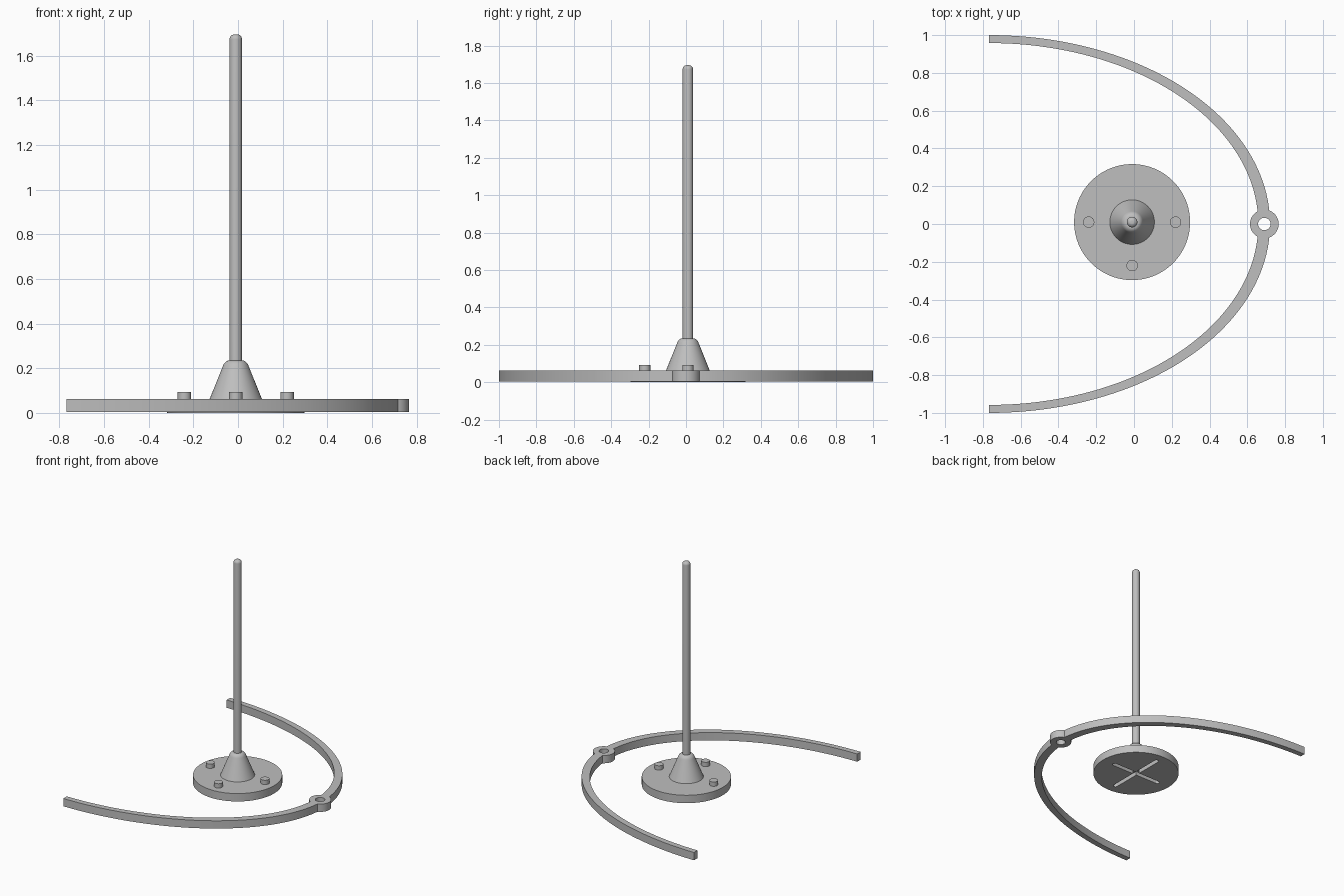
import bpy, bmesh, math

if "Cube" in bpy.data.objects:
    bpy.data.objects.remove(bpy.data.objects["Cube"])

CX, CY = -0.01, 0.01      # axis of the stand
grey = bpy.data.materials.new("plain grey")
grey.use_nodes = True
colour = (0.52, 0.52, 0.52, 1)
grey.diffuse_color = colour
grey.node_tree.nodes["Principled BSDF"].inputs["Base Color"].default_value = colour


def finish(name, bm, smooth=True):
    """Turn a bmesh into a named, coloured object."""
    bmesh.ops.recalc_face_normals(bm, faces=bm.faces)
    mesh = bpy.data.meshes.new(name)
    bm.to_mesh(mesh)
    bm.free()
    obj = bpy.data.objects.new(name, mesh)
    bpy.context.collection.objects.link(obj)
    mesh.materials.append(grey)
    if smooth:
        shade(obj)
    return obj


def shade(obj):
    bpy.ops.object.select_all(action='DESELECT')
    obj.select_set(True)
    bpy.context.view_layer.objects.active = obj
    bpy.ops.object.shade_smooth_by_angle(angle=math.radians(30))


def lathe(name, profile, x, y, sides=64, closed=False):
    """Spin a (radius, height) profile; cap the ends unless it is a closed loop."""
    bm = bmesh.new()
    rings = []
    for r, z in profile:
        rings.append([bm.verts.new((x + r * math.cos(2 * math.pi * i / sides),
                                    y + r * math.sin(2 * math.pi * i / sides), z))
                      for i in range(sides)])
    pairs = list(zip(rings, rings[1:]))
    if closed:
        pairs.append((rings[-1], rings[0]))
    else:
        bm.faces.new(rings[0])
        bm.faces.new(rings[-1])
    for a, b in pairs:
        for i in range(sides):
            j = (i + 1) % sides
            bm.faces.new((a[i], a[j], b[j], b[i]))
    return finish(name, bm)


def prism(name, outline, z0, z1):
    """Extrude a flat outline upward."""
    bm = bmesh.new()
    face = bm.faces.new([bm.verts.new((x, y, z0)) for x, y in outline])
    top = bmesh.ops.extrude_face_region(bm, geom=[face])["geom"]
    bmesh.ops.translate(bm, vec=(0, 0, z1 - z0),
                        verts=[v for v in top if isinstance(v, bmesh.types.BMVert)])
    return finish(name, bm, smooth=False)


def cut(target, cutter):
    """Subtract the cutter, then delete it."""
    cutter.hide_render = True
    mod = target.modifiers.new("cut", 'BOOLEAN')
    mod.operation, mod.solver, mod.object = 'DIFFERENCE', 'EXACT', cutter
    bpy.ops.object.select_all(action='DESELECT')
    target.select_set(True)
    bpy.context.view_layer.objects.active = target
    bpy.ops.object.modifier_apply(modifier=mod.name)
    bpy.data.objects.remove(cutter)


def arc(cx, cy, rx, ry, start, end, steps):
    return [(cx + rx * math.cos(a), cy + ry * math.sin(a))
            for a in (math.radians(start + (end - start) * i / steps)
                      for i in range(steps + 1))]


# Base disc with two crossing round-ended grooves underneath
disc = lathe("base_disc", [(0.307, 0), (0.307, 0.06)], CX, CY, 96)
HALF_WIDTH = 0.016
for reach_x, reach_y in ((0.2, 0), (0, 0.23)):
    turn = 0 if reach_x else 90
    slot = (arc(CX + reach_x, CY + reach_y, HALF_WIDTH, HALF_WIDTH, turn - 90, turn + 90, 10)
            + arc(CX - reach_x, CY - reach_y, HALF_WIDTH, HALF_WIDTH, turn + 90, turn + 270, 10))
    cut(disc, prism("groove_cutter", slot, -0.02, 0.03))
shade(disc)

# Conical collar with a rounded shoulder
shoulder = [(0.028 + r, z) for r, z in arc(0, 0.19, 0.033, 0.045, 25, 90, 8)]
lathe("collar", [(0.12, 0.055)] + shoulder, CX, CY)

# Upright rod with a rounded tip
tip = arc(0.006, 1.673, 0.022, 0.022, 0, 90, 8)
lathe("rod", [(0.028, 0.06)] + tip, CX, CY, 48)

# Three pegs on the disc
for name, dx, dy in (("right_peg", -0.23, 0), ("left_peg", 0.23, 0), ("front_peg", 0, -0.23)):
    lathe(name, [(0.03, 0.055), (0.03, 0.093)], CX + dx, CY + dy, 32)

# Half-elliptical rail, drilled at the eyelet
EYE_X, HOLE, LOW, HIGH = 0.69, 0.033, 0.004, 0.063
outer = arc(-0.767, 0, 1.487, 1, -90, 90, 96)
inner = arc(-0.767, 0, 1.425, 0.958, 90, -90, 96)
rail = prism("curved_rail", outer + inner, LOW, HIGH)
drill = arc(EYE_X, 0, 0.06, 0.06, 0, 360, 48)[:-1]
cut(rail, prism("eyelet_cutter", drill, -0.1, 0.2))
shade(rail)

# Eyelet ring at the middle of the rail
lathe("eyelet", [(HOLE, LOW), (0.076, LOW), (0.076, HIGH), (HOLE, HIGH)],
      EYE_X, 0, 48, closed=True)
